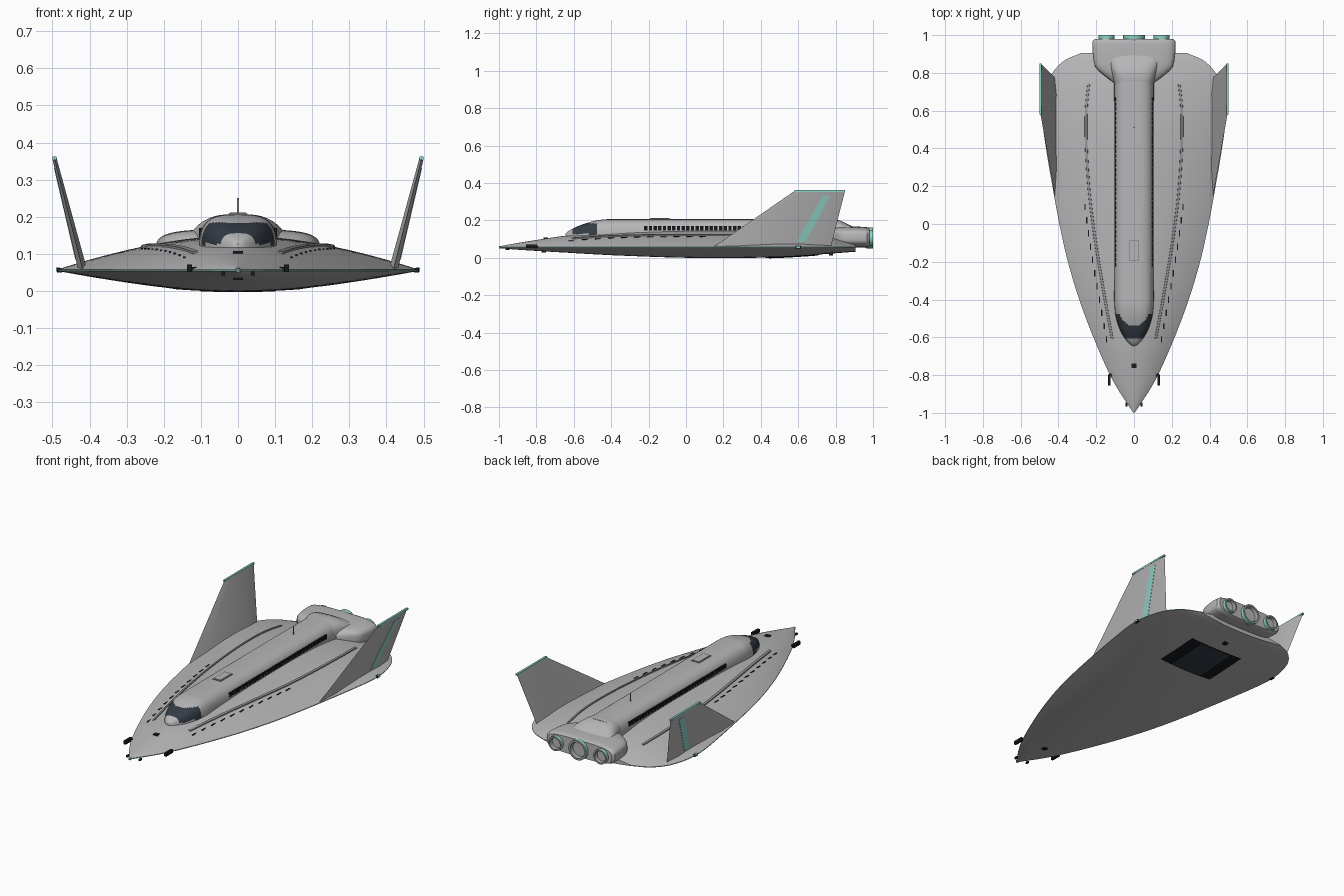
import bpy, bmesh, math
from mathutils import Vector

if "Cube" in bpy.data.objects:
    bpy.data.objects.remove(bpy.data.objects["Cube"])


def mat(name, r, g, b):
    m = bpy.data.materials.new(name)
    m.diffuse_color = (r, g, b, 1)
    m.use_nodes = True
    m.node_tree.nodes["Principled BSDF"].inputs["Base Color"].default_value = m.diffuse_color
    return m


GREY = mat("hull_grey", 0.47, 0.47, 0.48)
TEAL = mat("light_teal", 0.29, 0.66, 0.58)
GLASS = mat("dark_glass", 0.035, 0.045, 0.06)
BLACK = mat("black", 0.009, 0.010, 0.012)
METAL = mat("engine_metal", 0.33, 0.34, 0.35)
RAIL = mat("rail_grey", 0.30, 0.30, 0.31)


def finish(name, bm, mats, recalc=True, angle=35):
    if recalc:
        bmesh.ops.recalc_face_normals(bm, faces=bm.faces[:])
    me = bpy.data.meshes.new(name)
    bm.to_mesh(me)
    bm.free()
    for m in mats:
        me.materials.append(m)
    ob = bpy.data.objects.new(name, me)
    bpy.context.collection.objects.link(ob)
    bpy.ops.object.select_all(action='DESELECT')
    ob.select_set(True)
    bpy.context.view_layer.objects.active = ob
    bpy.ops.object.shade_smooth_by_angle(angle=math.radians(angle))
    return ob


def curve(pts):
    """Smooth function through (t, value) points."""
    n = len(pts)
    s = [(pts[min(i + 1, n - 1)][1] - pts[max(i - 1, 0)][1]) /
         (pts[min(i + 1, n - 1)][0] - pts[max(i - 1, 0)][0]) for i in range(n)]

    def f(t):
        t = min(max(t, pts[0][0]), pts[-1][0])
        i = 0
        while i < n - 2 and t > pts[i + 1][0]:
            i += 1
        (a, p), (b, q) = pts[i], pts[i + 1]
        d = b - a
        u = (t - a) / d
        return (p * (1 + 2 * u) * (1 - u) ** 2 + q * u * u * (3 - 2 * u)
                + d * (s[i] * u * (1 - u) ** 2 - s[i + 1] * u * u * (1 - u)))
    return f


def loft(name, ys, ring, mats, rule=None, angle=35):
    """Skin closed (x, z) rings placed along y."""
    bm = bmesh.new()
    rows = [[bm.verts.new((x, y, z)) for x, z in ring(y)] for y in ys]
    n = len(rows[0])
    for a, b in zip(rows, rows[1:]):
        for i in range(n):
            j = (i + 1) % n
            bm.faces.new((a[i], a[j], b[j], b[i]))
    bm.faces.new(rows[0])
    bm.faces.new(rows[-1])
    if rule:
        for f in bm.faces:
            f.material_index = rule(f.calc_center_median())
    return finish(name, bm, mats, angle=angle)


def span(a, b, n):
    return [a + (b - a) * i / n for i in range(n + 1)]


def box(name, c, size, m):
    bm = bmesh.new()
    bmesh.ops.create_cube(bm, size=1)
    for v in bm.verts:
        v.co = Vector(c) + Vector([p * q for p, q in zip(v.co, size)])
    return finish(name, bm, [m])


def prism(name, rings, m):
    """Solid between two matching point loops."""
    bm = bmesh.new()
    a, b = [[bm.verts.new(p) for p in r] for r in rings]
    n = len(a)
    for i in range(n):
        j = (i + 1) % n
        bm.faces.new((a[i], a[j], b[j], b[i]))
    bm.faces.new(a)
    bm.faces.new(b)
    return finish(name, bm, [m], angle=12)


# Hull: a thin lens with a teal rim
RIM = 0.056
half = curve([(-1, .003), (-.95, .036), (-.9, .07), (-.8, .127), (-.6, .215), (-.4, .29), (-.2, .35),
              (0, .395), (.2, .432), (.4, .466), (.55, .485), (.65, .481), (.75, .456), (.81, .425),
              (.87, .362), (.905, .28)])
rise = curve([(-1, .003), (-.9, .021), (-.8, .037), (-.64, .06), (-.3, .083), (.1, .091), (.5, .085),
              (.75, .06), (.905, .022)])
drop = curve([(-1, .003), (-.9, .011), (-.67, .025), (-.36, .042), (.1, .056), (.5, .05), (.905, .022)])


def surf(x, y, top=True):
    k = 1 - min(1, abs(x) / half(y)) ** 2
    return RIM + (rise(y) if top else -drop(y)) * k


def hull_ring(y):
    us = [math.sin(t) for t in span(-math.pi / 2, math.pi / 2, 28)]
    w = half(y)
    top = [(u * w, surf(u * w, y) + .002) for u in us]
    low = [(u * w, max(0, surf(u * w, y, False) - .002)) for u in reversed(us)]
    return top + low


loft("hull", span(-1, .8, 72) + span(.81, .905, 12), hull_ring, [GREY, TEAL],
     lambda c: 1 if abs(c.z - RIM) < .0005 and abs(c.x) > .01 else 0)


def oval(w, z0, zc, z1, p=3.5, n=64):
    """Rounded-box section."""
    out = []
    for i in range(n):
        t = 2 * math.pi * i / n
        c, s = math.cos(t), math.sin(t)
        h = (z1 - zc) if s > 0 else (zc - z0)
        out.append((math.copysign(abs(c) ** (2 / p) * w, c),
                    zc + math.copysign(abs(s) ** (2 / p) * h, s)))
    return out


# Cabin spine with dark windscreen
cab_w = curve([(-.645, .008), (-.635, .024), (-.61, .046), (-.57, .07), (-.52, .089), (-.47, .1), (-.4, .105), (.8, .105)])
cab_z = curve([(-.645, .127), (-.635, .138), (-.61, .154), (-.57, .172), (-.52, .189), (-.47, .201), (-.42, .206), (.8, .206)])
loft("cabin_spine", span(-.645, -.4, 32) + span(-.35, .8, 8),
     lambda y: oval(cab_w(y), .075, .1, cab_z(y), 3.2), [GREY, GLASS],
     lambda c: 1 if -.61 < c.y < -.475 and .126 < c.z < .184 else 0)

# Roof hatch and mast
box("hatch_frame", (0, -.14, .206), (.052, .112, .006), RAIL)
box("hatch_lid", (0, -.14, .208), (.042, .1, .007), GREY)
box("mast", (0, .51, .225), (.005, .005, .052), RAIL)

# Rear collar and engine block
col_w = curve([(.72, .1), (.76, .108), (.88, .142), (.92, .145)])
col_z = curve([(.72, .2), (.77, .207), (.82, .2), (.88, .172), (.92, .15)])
loft("engine_collar", span(.72, .92, 12), lambda y: oval(col_w(y), .08, .12, col_z(y), 3), [GREY])
blk_w = curve([(.75, .11), (.78, .15), (.825, .2), (.88, .216), (.965, .22), (.98, .208)])
blk_t = curve([(.75, .15), (.8, .162), (.88, .166), (.965, .164), (.98, .157)])
loft("engine_block", span(.75, .98, 18), lambda y: oval(blk_w(y), .055 + (.005 if y > .97 else 0), .11, blk_t(y), 3.6), [GREY])

# Three nozzles with teal lips
for label, x, r in (("left", -.145, .042), ("centre", 0, .057), ("right", .145, .042)):
    bm = bmesh.new()
    prof = [(.95, .85), (.965, .97), (.98, 1), (1, 1), (1, .8), (.975, .7), (.955, .5), (.955, .002)]
    rows = [[bm.verts.new((x + r * k * math.cos(i * math.pi / 18), y, .106 + r * k * math.sin(i * math.pi / 18)))
             for i in range(36)] for y, k in prof]
    for q, (a, b) in enumerate(zip(rows, rows[1:])):
        for i in range(36):
            j = (i + 1) % 36
            f = bm.faces.new((a[i], b[i], b[j], a[j]))
            f.material_index = 1 if q == 2 else 0
    bm.faces.new(rows[-1])
    finish(label + "_nozzle", bm, [METAL, TEAL])

rail_x = curve([(-.61, .115), (-.35, .162), (-.1, .203), (.15, .235), (.4, .252), (.6, .253), (.74, .24)])


def side_name(s):
    return "right_" if s > 0 else "left_"


for s in (1, -1):
    N = side_name(s)

    # Canted fin with teal tip and outer stripe
    def fin_pt(y, z, off):
        k = (z - .055) / .3
        return (s * (.418 + .076 * k + off), y, z)

    def fin_ring(y0, y1, z, t):
        d = y1 - y0
        return [fin_pt(y0, z, 0), fin_pt(y0 + .2 * d, z, t), fin_pt(y0 + .85 * d, z, t), fin_pt(y1, z, 0),
                fin_pt(y0 + .85 * d, z, -t), fin_pt(y0 + .2 * d, z, -t)]
    prism(N + "fin", (fin_ring(.15, .775, .06, .012), fin_ring(.58, .85, .357, .006)), GREY)
    box(N + "fin_tip", (s * .4945, .715, .357), (.012, .272, .01), TEAL)

    def stripe(o):
        return [fin_pt(.59, .085, .0115 + o), fin_pt(.64, .085, .0115 + o),
                fin_pt(.772, .332, .0065 + o), fin_pt(.73, .332, .0065 + o)]
    prism(N + "fin_stripe", (stripe(-.002), stripe(.0015)), TEAL)

    # Raised rail on the deck
    def rail_ring(y):
        x = rail_x(y)
        return [(s * (x + d), surf(x + d, y) + h) for d, h in
                ((-.008, -.004), (-.006, .007), (.006, .007), (.008, -.004))]
    loft(N + "deck_rail", span(-.61, .74, 40), rail_ring, [RAIL])

    # Cabin side windows
    for i in range(36):
        y = -.215 + i * .025
        box(N + "cabin_window", (s * .1, y, .158), (.009, .018, .024), BLACK)

    # Slots outboard of the rail
    for i in range(11):
        y = -.61 + i * .07
        x = rail_x(y) + .03
        box(N + "deck_slot", (s * x, y, surf(x, y) + .002), (.006, .034, .005), BLACK)

    # Nose sensors and rim lights
    box(N + "sensor_arm", (s * .118, -.8, .059), (.03, .016, .01), BLACK)
    box(N + "sensor_pod", (s * .131, -.826, .061), (.014, .06, .02), BLACK)
    box(N + "nose_probe", (s * .04, -.955, .047), (.01, .02, .01), BLACK)
    box(N + "rim_light_base", (s * .481, .6, .056), (.014, .03, .012), BLACK)
    box(N + "rim_light", (s * .485, .6, .058), (.01, .018, .01), TEAL)

# Nose light and small sensors
box("nose_light", (0, -.992, RIM), (.012, .014, .012), TEAL)
box("top_sensor", (0, -.75, surf(0, -.75)), (.026, .024, .014), BLACK)
box("bottom_sensor", (0, -.76, surf(0, -.76, False)), (.026, .024, .014), BLACK)
box("tail_sensor", (0, .775, surf(0, .775, False) - .003), (.024, .022, .016), BLACK)


# Underside bay, laid on the curved belly
def belly_patch(name, w, y0, y1, off, m):
    bm = bmesh.new()
    rows = [[bm.verts.new((x, y, surf(x, y, False) - off)) for x in span(-w, w, 16)] for y in span(y0, y1, 10)]
    for a, b in zip(rows, rows[1:]):
        for i in range(16):
            bm.faces.new((a[i], b[i], b[i + 1], a[i + 1]))
    finish(name, bm, [m], recalc=False)


belly_patch("bay_frame", .185, .425, .715, .004, GREY)
belly_patch("bay_floor", .175, .435, .705, .0055, BLACK)
belly_patch("bay_hatch", .1, .445, .695, .007, GLASS)
